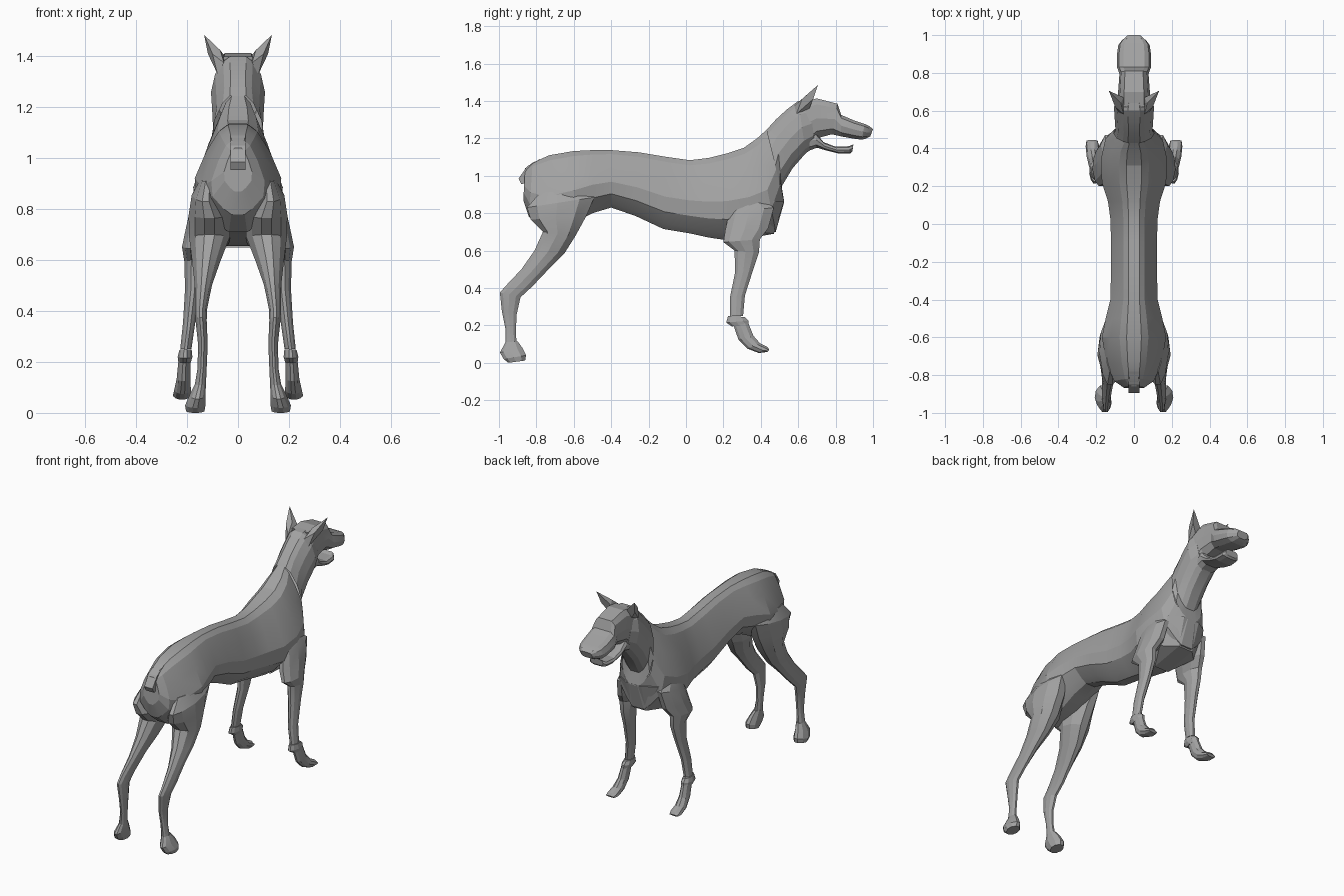
import bpy, bmesh, math

grey = bpy.data.materials.new("grey coat")
grey.diffuse_color = (0.36, 0.36, 0.36, 1)

# half cross-sections: (fraction from first to second edge, fraction of half width)
TRUNK = [(0, .23), (.07, .45), (.28, .74), (.55, 1), (.76, .95), (.92, .55), (1, .25)]
NECK = [(0, .3), (.07, .55), (.25, .85), (.5, 1), (.76, .9), (.92, .6), (1, .3)]
SKULL = [(0, .62), (.15, .88), (.5, 1), (.82, .9), (1, .5)]
LIMB = [(0, .3), (.22, .85), (.55, 1), (.85, .7), (1, .25)]
BAR = [(0, .95), (1, .95)]


def finish(name, bm, mirror=False, angle=15):
    bmesh.ops.recalc_face_normals(bm, faces=bm.faces)
    me = bpy.data.meshes.new(name)
    bm.to_mesh(me)
    bm.free()
    me.materials.append(grey)
    ob = bpy.data.objects.new(name, me)
    bpy.context.collection.objects.link(ob)
    if mirror:
        ob.modifiers.new("Mirror", 'MIRROR')
    bpy.ops.object.select_all(action='DESELECT')
    ob.select_set(True)
    bpy.context.view_layer.objects.active = ob
    bpy.ops.object.shade_smooth_by_angle(angle=math.radians(angle))
    return ob


def loft(name, profile, sections, mirror=False, caps=(True, True)):
    """sections: (y1, z1, y2, z2, half width, x centre)"""
    bm = bmesh.new()
    ring = [(t, s) for t, s in profile] + [(t, -s) for t, s in reversed(profile)]
    rows = []
    for y1, z1, y2, z2, w, *c in sections:
        cx = c[0] if c else 0
        rows.append([bm.verts.new((cx + s * w, y1 + (y2 - y1) * t, z1 + (z2 - z1) * t))
                     for t, s in ring])
    n = len(ring)
    for a, b in zip(rows, rows[1:]):
        for i in range(n):
            j = (i + 1) % n
            bm.faces.new((a[i], a[j], b[j], b[i]))
    for row, cap in zip((rows[0], rows[-1]), caps):
        if cap:
            bm.faces.new(row)
    return finish(name, bm, mirror)


def hull(name, points, mirror=False):
    bm = bmesh.new()
    for p in points:
        bm.verts.new(p)
    bmesh.ops.convex_hull(bm, input=bm.verts)
    return finish(name, bm, mirror, 10)


# trunk from rump to the chest, then the neck
loft("trunk", TRUNK, [
    (-.86, 1.04, -.87, .87, .055),
    (-.82, 1.07, -.84, .78, .105),
    (-.73, 1.11, -.75, .71, .145),
    (-.60, 1.132, -.60, .75, .17),
    (-.50, 1.137, -.50, .80, .15),
    (-.40, 1.137, -.40, .83, .125),
    (-.25, 1.125, -.27, .785, .122),
    (-.10, 1.10, -.12, .715, .122),
    (.02, 1.083, .02, .692, .124),
    (.12, 1.095, .12, .67, .138),
    (.22, 1.12, .22, .655, .17),
    (.31, 1.15, .36, .67, .176),
    (.38, 1.20, .48, .70, .155),
    (.43, 1.245, .525, .86, .108)], caps=(True, False))
loft("neck", NECK, [
    (.43, 1.245, .525, .86, .108),
    (.48, 1.30, .51, .94, .098),
    (.54, 1.355, .57, 1.04, .102),
    (.60, 1.40, .64, 1.12, .106),
    (.66, 1.405, .69, 1.155, .085)], caps=(False, True))

# docked tail
loft("tail_stub", BAR, [
    (-.78, 1.09, -.80, .99, .03), (-.85, 1.05, -.84, .965, .032), (-.895, .985, -.88, .955, .03)])

# skull, muzzle and nose
loft("head", SKULL, [
    (.62, 1.40, .65, 1.15, .088),
    (.70, 1.413, .70, 1.20, .084),
    (.81, 1.385, .78, 1.222, .077),
    (.83, 1.325, .83, 1.21, .09),
    (.90, 1.295, .90, 1.198, .09),
    (.955, 1.277, .94, 1.193, .083),
    (.98, 1.265, .96, 1.198, .066),
    (1.0, 1.25, .985, 1.21, .04)])

# open lower jaw
loft("jaw", SKULL, [
    (.66, 1.24, .66, 1.135, .072),
    (.69, 1.235, .70, 1.15, .072),
    (.735, 1.18, .75, 1.135, .068),
    (.80, 1.155, .82, 1.118, .065),
    (.87, 1.158, .88, 1.12, .06),
    (.895, 1.168, .89, 1.13, .045)])

# ears
hull("ears", [(.055, .58, 1.375), (.08, .59, 1.33), (.055, .67, 1.405), (.083, .66, 1.36),
              (.10, .62, 1.41), (.133, .705, 1.485), (.118, .68, 1.41), (.07, .64, 1.425)], True)

# front legs: front edge then back edge
loft("front_legs", LIMB, [
    (.40, .88, .26, .86, .03, .13),
    (.47, .83, .23, .80, .045, .14),
    (.44, .72, .21, .71, .052, .155),
    (.395, .66, .20, .645, .044, .176),
    (.39, .59, .26, .60, .037, .174),
    (.36, .50, .262, .48, .03, .178),
    (.315, .36, .235, .35, .024, .192),
    (.305, .25, .235, .25, .022, .205)], True)
loft("wrist_cuffs", LIMB, [
    (.315, .245, .225, .25, .024, .206),
    (.335, .225, .215, .215, .029, .208),
    (.335, .20, .245, .195, .024, .21)], True)
loft("front_paws", LIMB, [
    (.33, .22, .25, .21, .023, .21),
    (.36, .145, .28, .125, .027, .214),
    (.395, .105, .33, .075, .033, .218),
    (.435, .085, .39, .052, .036, .22),
    (.445, .07, .435, .058, .03, .222)], True)

# hind legs with thigh, shank and hock
loft("hind_legs", LIMB, [
    (-.53, .92, -.78, .91, .03, .12),
    (-.49, .885, -.85, .83, .055, .127),
    (-.53, .79, -.83, .765, .082, .112),
    (-.59, .68, -.765, .70, .08, .112),
    (-.65, .585, -.81, .60, .055, .125),
    (-.73, .505, -.88, .50, .034, .136),
    (-.82, .41, -.965, .41, .024, .145),
    (-.885, .35, -.995, .375, .022, .145),
    (-.905, .26, -.985, .28, .019, .138),
    (-.91, .17, -.965, .18, .018, .141),
    (-.905, .09, -.965, .09, .023, .15)], True)
loft("hind_paws", LIMB, [
    (-.90, .115, -.965, .11, .022, .148),
    (-.875, .08, -.995, .055, .032, .16),
    (-.855, .04, -.975, .02, .04, .168),
    (-.86, .012, -.95, 0, .036, .168)], True)

# breastbone plate between the shoulder points
hull("breastbone", [(s * x, y, z) for s in (1, -1) for x, y, z in (
    (.17, .36, .86), (.135, .475, .865), (.055, .525, .865),
    (.05, .47, .69), (.13, .39, .70), (.05, .25, .65))])
